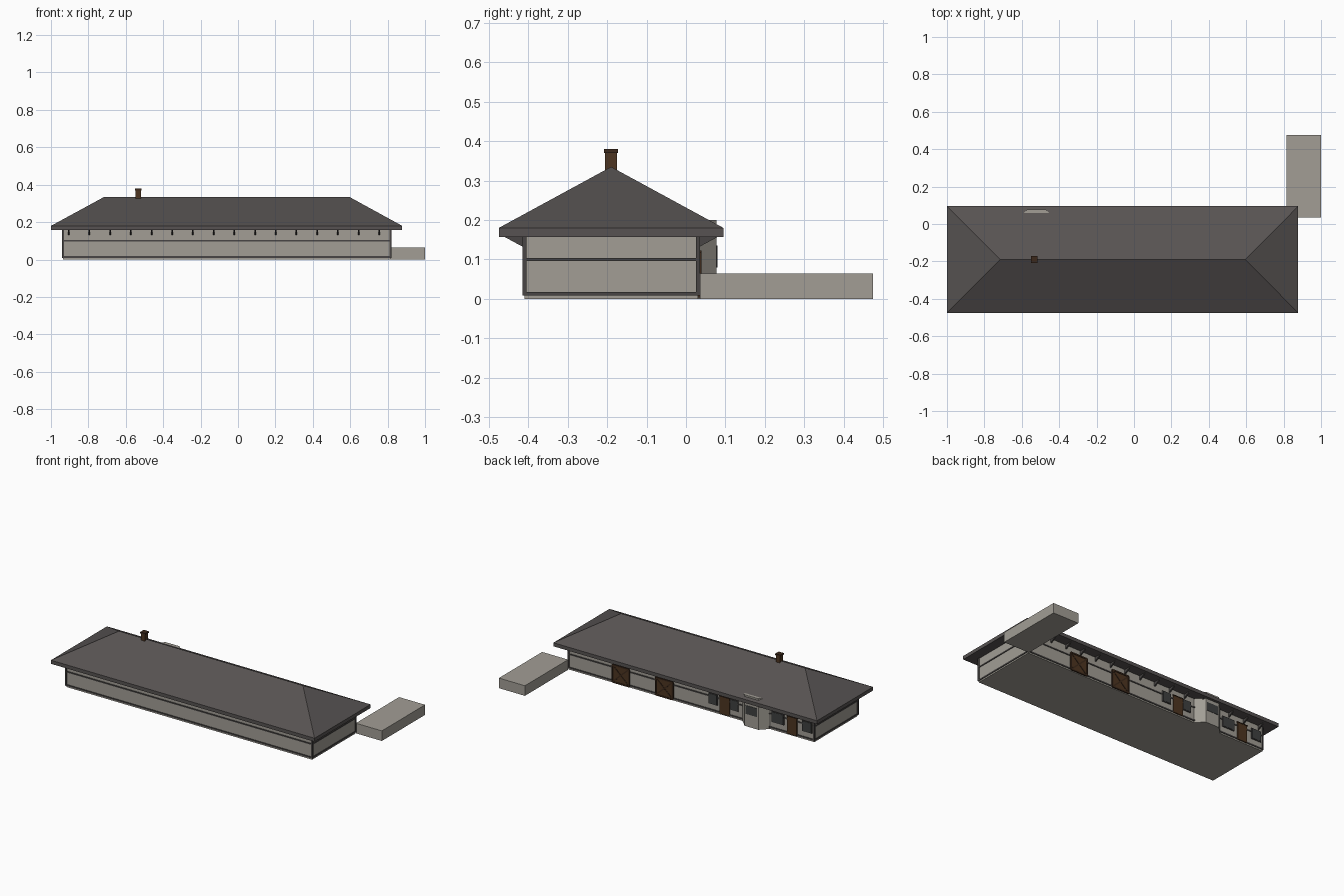
import bpy, math

cube = bpy.data.objects.get("Cube")
if cube:
    bpy.data.objects.remove(cube, do_unlink=True)


def material(name, rgb):
    m = bpy.data.materials.new(name)
    m.use_nodes = True
    m.diffuse_color = (*rgb, 1)
    m.node_tree.nodes["Principled BSDF"].inputs["Base Color"].default_value = (*rgb, 1)
    return m


PLASTER = material("pale plaster", (0.36, 0.34, 0.30))
ROOF = material("dark slate", (0.095, 0.086, 0.084))
TIMBER = material("grey timber", (0.065, 0.06, 0.058))
BROWN = material("brown wood", (0.075, 0.036, 0.015))
TRIM = material("dark brown wood", (0.045, 0.022, 0.011))
GLASS = material("dark glass", (0.05, 0.052, 0.052))


def mesh(name, verts, faces, mat):
    me = bpy.data.meshes.new(name)
    me.from_pydata(verts, [], faces)
    me.materials.append(mat)
    ob = bpy.data.objects.new(name, me)
    bpy.context.collection.objects.link(ob)
    return ob


def prism(name, bottom, top, mat):
    """Closed solid between two matching loops, counter-clockwise seen from the top."""
    n = len(bottom)
    faces = [(i, (i + 1) % n, n + (i + 1) % n, n + i) for i in range(n)]
    faces += [tuple(reversed(range(n))), tuple(range(n, 2 * n))]
    return mesh(name, bottom + top, faces, mat)


def box(name, x0, x1, y0, y1, z0, z1, mat):
    ring = [(x0, y0), (x1, y0), (x1, y1), (x0, y1)]
    return prism(name, [(x, y, z0) for x, y in ring], [(x, y, z1) for x, y in ring], mat)


# Walls and low side block
WX0, WX1, WY0, WY1, EAVE = -0.935, 0.815, -0.41, 0.03, 0.157
box("walls", WX0, WX1, WY0, WY1, 0, EAVE + 0.01, PLASTER)
box("side_block", 0.815, 1, 0.035, 0.475, 0, 0.065, PLASTER)

# Horizontal timber bands and corner posts
T = 0.004
for label, z0, z1 in (("sill", 0.009, 0.018), ("middle", 0.096, 0.104)):
    box(label + "_band", WX0 - T, WX1 + T, WY0 - T, WY1 + T, z0, z1, TIMBER)
for sx, x in (("right", WX0), ("left", WX1)):
    for sy, y in (("front", WY0), ("back", WY1)):
        box(f"{sy}_{sx}_post", x - 0.005, x + 0.005, y - 0.005, y + 0.005, 0.009, EAVE, TIMBER)

# Hipped roof with a thick eave
RX0, RX1, RY0, RY1, RZ, TOP = -1, 0.878, -0.475, 0.095, 0.18, 0.335
RIDGE_Y = (RY0 + RY1) / 2
box("eave_slab", RX0, RX1, RY0, RY1, EAVE, RZ, ROOF)
mesh("hip_roof",
     [(RX0, RY0, RZ), (RX1, RY0, RZ), (RX1, RY1, RZ), (RX0, RY1, RZ),
      (-0.715, RIDGE_Y, TOP), (0.595, RIDGE_Y, TOP)],
     [(0, 1, 5, 4), (1, 2, 5), (2, 3, 4, 5), (3, 0, 4)], ROOF)

# Triangular eave brackets along both long sides
for i in range(16):
    x = -0.905 + i * 0.1107
    for side, y, d in (("front", WY0, -1), ("back", WY1, 1)):
        tri = [(y, 0.13), (y, EAVE), (y + d * 0.05, EAVE)]
        if d < 0:
            tri.reverse()
        prism(f"{side}_bracket", [(x - 0.004, *p) for p in tri],
              [(x + 0.004, *p) for p in tri], TIMBER).data.flip_normals()

# Chimney with a cap
CX = -0.533
box("chimney", CX - 0.014, CX + 0.014, RIDGE_Y - 0.015, RIDGE_Y + 0.015, 0.3, 0.375, BROWN)
box("chimney_cap", CX - 0.018, CX + 0.018, RIDGE_Y - 0.018, RIDGE_Y + 0.018, 0.37, 0.38, TRIM)

# Angled bay on the back, rising through the eave
bay = [(-0.62, 0.028), (-0.422, 0.028), (-0.472, 0.078), (-0.57, 0.078)]
prism("bay", [(x, y, 0) for x, y in bay], [(x, y, 0.2) for x, y in bay], PLASTER)
box("bay_window", -0.562, -0.48, 0.077, 0.08, 0.08, 0.135, GLASS)


# Barn doors with a frame and crossed braces
def strip(name, a, b, width, y0, y1, mat):
    dx, dz = b[0] - a[0], b[1] - a[1]
    k = width / 2 / math.hypot(dx, dz)
    ox, oz = -dz * k, dx * k
    ring = [(a[0] + ox, a[1] + oz), (a[0] - ox, a[1] - oz),
            (b[0] - ox, b[1] - oz), (b[0] + ox, b[1] + oz)]
    return prism(name, [(x, y1, z) for x, z in ring], [(x, y0, z) for x, z in ring], mat)


for x in (0.44, 0.13):
    x0, x1, z0, z1 = x - 0.06, x + 0.06, 0.008, 0.118
    box("barn_door", x0, x1, 0.03, 0.036, z0, z1, BROWN)
    corners = [(x0, z0), (x1, z0), (x1, z1), (x0, z1)]
    for i in range(4):
        strip("barn_door_frame", corners[i], corners[(i + 1) % 4], 0.009, 0.031, 0.039, TRIM)
    for i in range(2):
        strip("barn_door_brace", corners[i], corners[i + 2], 0.008, 0.031, 0.038 + i * 0.0005, TRIM)

# Entrance doors and windows on the back
for x in (-0.3, -0.78):
    box("entrance_door", x - 0.034, x + 0.034, 0.03, 0.037, 0.008, 0.118, BROWN)
    box("entrance_lintel", x - 0.038, x + 0.038, 0.03, 0.039, 0.118, 0.123, TRIM)
for x0, x1 in ((-0.245, -0.188), (-0.392, -0.343), (-0.718, -0.637), (-0.918, -0.853)):
    box("window_frame", x0 - 0.003, x1 + 0.003, 0.03, 0.036, 0.052, 0.121, TIMBER)
    box("window_pane", x0, x1, 0.03, 0.0375, 0.055, 0.118, GLASS)
